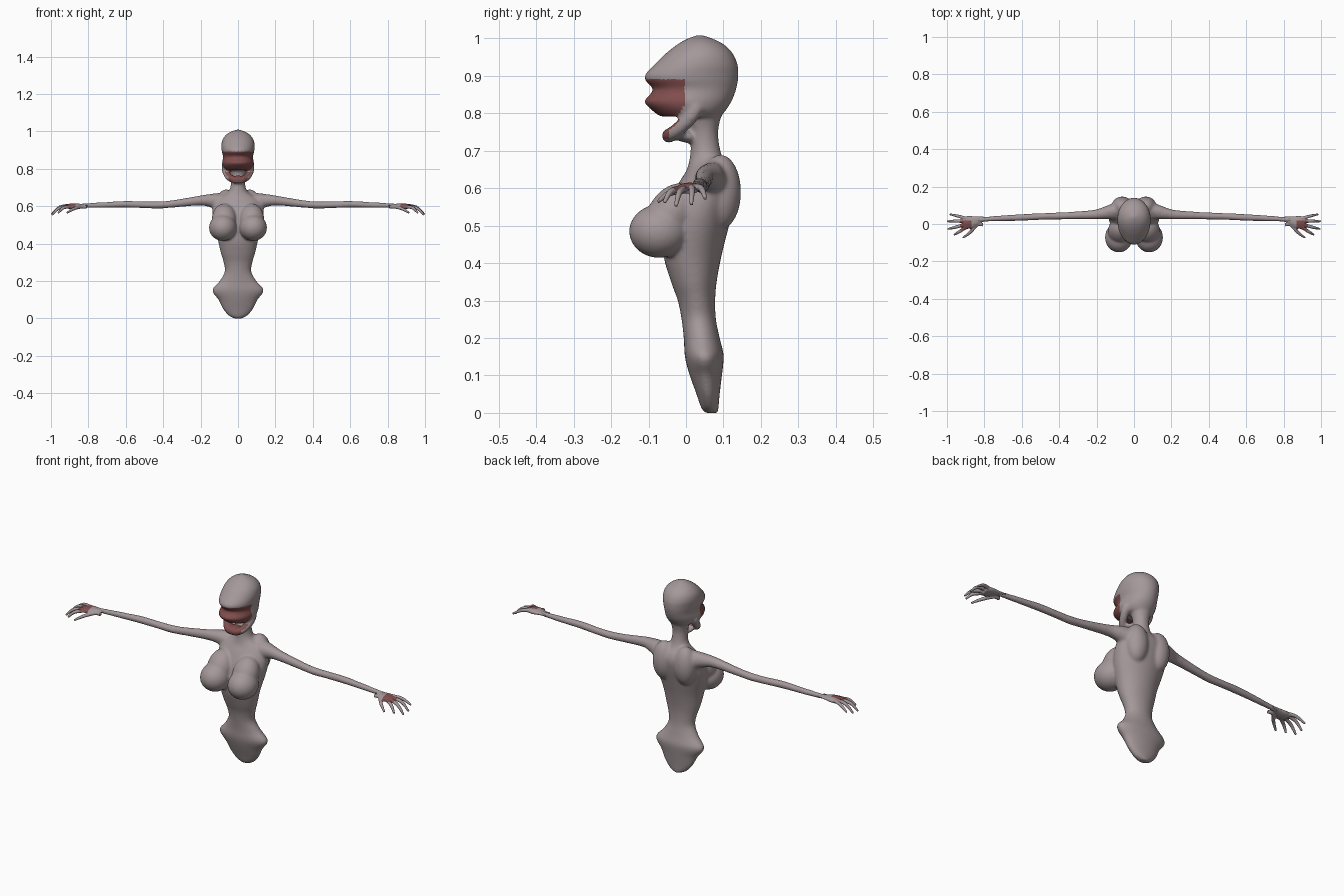
import bpy, bmesh, math
from mathutils import Vector, Matrix

cube = bpy.data.objects.get("Cube")
if cube:
    bpy.data.objects.remove(cube, do_unlink=True)


def material(name, rgb):
    m = bpy.data.materials.new(name)
    m.use_nodes = True
    m.diffuse_color = (*rgb, 1)
    bsdf = m.node_tree.nodes["Principled BSDF"]
    bsdf.inputs["Base Color"].default_value = (*rgb, 1)
    bsdf.inputs["Roughness"].default_value = 0.7
    return m


SKIN = material("grey mauve skin", (0.37, 0.31, 0.32))
FLESH = material("raw red flesh", (0.22, 0.075, 0.075))


def refine(rows, steps=4):
    """Catmull-Rom interpolation of number rows."""
    rows = [Vector(r) for r in rows]
    ext = [rows[0]] + rows + [rows[-1]]
    out = []
    for a, b, c, d in zip(ext, ext[1:], ext[2:], ext[3:]):
        for i in range(steps):
            t = i / steps
            out.append(0.5 * (2 * b + (c - a) * t + (2 * a - 5 * b + 4 * c - d) * t * t
                              + (3 * b - a - 3 * c + d) * t ** 3))
    return out + [rows[-1]]


def skin_rings(bm, rings):
    rings = [[bm.verts.new(p) for p in ring] for ring in rings]
    for lo, hi in zip(rings, rings[1:]):
        for i in range(len(lo)):
            j = (i + 1) % len(lo)
            bm.faces.new((lo[i], lo[j], hi[j], hi[i]))
    bm.faces.new(rings[0][::-1])
    bm.faces.new(rings[-1])


def stack(bm, rows, n=40):
    """Oval sections given as height, half width, front y, back y."""
    rings = []
    for z, w, f, b in refine(rows):
        angles = [2 * math.pi * i / n for i in range(n)]
        rings.append([(w * math.cos(a), (f + b) / 2 + (b - f) / 2 * math.sin(a), z) for a in angles])
    skin_rings(bm, rings)


def tube(bm, rows, side=1, n=16, flat=1.0):
    """Round limb through points given as x, y, z, radius."""
    pts = refine(rows)
    rings = []
    for k, p in enumerate(pts):
        along = pts[min(k + 1, len(pts) - 1)].xyz - pts[max(k - 1, 0)].xyz
        q = along.to_track_quat('Z', 'Y')
        ring = []
        for i in range(n):
            a = 2 * math.pi * i / n
            v = p.xyz + q @ Vector((math.cos(a), math.sin(a), 0)) * p.w
            v.z = p.z + (v.z - p.z) * flat
            ring.append((v.x * side, v.y, v.z))
        rings.append(ring)
    skin_rings(bm, rings)


def ball(bm, centre, radii, side=1, tilt=0):
    c = Vector((centre[0] * side, *centre[1:]))
    m = Matrix.Translation(c) @ Matrix.Rotation(tilt, 4, 'X') @ Matrix.Diagonal((*radii, 1))
    bmesh.ops.create_uvsphere(bm, u_segments=32, v_segments=20, radius=1, matrix=m)


def fuse(bm, name, voxel, smoothing, is_flesh):
    """Blend the overlapping parts into one smooth surface and colour it."""
    bmesh.ops.recalc_face_normals(bm, faces=bm.faces[:])
    mesh = bpy.data.meshes.new(name)
    bm.to_mesh(mesh)
    bm.free()
    ob = bpy.data.objects.new(name, mesh)
    bpy.context.collection.objects.link(ob)
    rm = ob.modifiers.new("blend", 'REMESH')
    rm.mode = 'VOXEL'
    rm.voxel_size = voxel
    sm = ob.modifiers.new("soften", 'SMOOTH')
    sm.factor = 0.5
    sm.iterations = smoothing
    bpy.context.view_layer.update()
    done = bpy.data.meshes.new_from_object(ob.evaluated_get(bpy.context.evaluated_depsgraph_get()))
    ob.modifiers.clear()
    ob.data = done
    done.name = name
    done.materials.clear()
    done.materials.append(SKIN)
    done.materials.append(FLESH)
    for p in done.polygons:
        p.use_smooth = True
        p.material_index = int(is_flesh(p.center, p.normal))
    return ob


body = bmesh.new()

# torso and neck
stack(body, [
    (0.0, 0.02, 0.05, 0.085), (0.015, 0.05, 0.04, 0.087), (0.05, 0.08, 0.028, 0.09),
    (0.10, 0.105, 0.01, 0.096), (0.135, 0.133, 0.0, 0.1), (0.16, 0.134, -0.004, 0.1),
    (0.20, 0.098, -0.006, 0.09), (0.25, 0.071, -0.012, 0.08), (0.30, 0.077, -0.022, 0.078),
    (0.35, 0.092, -0.04, 0.082), (0.42, 0.108, -0.06, 0.095), (0.50, 0.13, -0.06, 0.115),
    (0.56, 0.138, -0.045, 0.13), (0.61, 0.132, -0.022, 0.136), (0.645, 0.105, 0.0, 0.125),
    (0.67, 0.06, 0.008, 0.105), (0.70, 0.041, 0.012, 0.092), (0.75, 0.038, 0.012, 0.086),
    (0.80, 0.05, 0.0, 0.095), (0.84, 0.06, -0.01, 0.1)])

# head with eye hollow and projecting upper jaw
stack(body, [
    (0.792, 0.066, -0.07, 0.094), (0.81, 0.08, -0.093, 0.108), (0.832, 0.085, -0.112, 0.122),
    (0.852, 0.081, -0.094, 0.13), (0.868, 0.08, -0.09, 0.135), (0.888, 0.086, -0.109, 0.139),
    (0.905, 0.088, -0.108, 0.14), (0.93, 0.089, -0.085, 0.138), (0.96, 0.081, -0.054, 0.125),
    (0.985, 0.06, -0.022, 0.1), (1.0, 0.034, 0.005, 0.07), (1.009, 0.008, 0.03, 0.045)])

# floor of the open mouth
ball(body, (0, -0.008, 0.742), (0.042, 0.046, 0.018), tilt=-0.3)

for s in (1, -1):
    # lower jaw
    tube(body, [(0, -0.046, 0.74, 0.019), (0.028, -0.042, 0.743, 0.019),
                (0.052, -0.018, 0.76, 0.019), (0.066, 0.012, 0.79, 0.02),
                (0.068, 0.03, 0.82, 0.02)], s)
    # breast with its upper slope
    ball(body, (0.081, -0.072, 0.485), (0.074, 0.08, 0.071), s)
    ball(body, (0.074, -0.04, 0.53), (0.066, 0.062, 0.09), s, tilt=-0.55)
    # shoulder blade and collar
    ball(body, (0.063, 0.092, 0.59), (0.058, 0.055, 0.1), s)
    tube(body, [(0.02, 0.07, 0.662, 0.03), (0.07, 0.075, 0.646, 0.03), (0.14, 0.065, 0.632, 0.034)], s)
    # arm
    tube(body, [(0.10, 0.068, 0.622, 0.046), (0.15, 0.06, 0.63, 0.035), (0.21, 0.05, 0.629, 0.026),
                (0.34, 0.045, 0.613, 0.02), (0.42, 0.042, 0.606, 0.019), (0.50, 0.04, 0.607, 0.018),
                (0.60, 0.035, 0.61, 0.018), (0.72, 0.03, 0.606, 0.015), (0.84, 0.022, 0.603, 0.012)], s)


def face_flesh(c, n):
    if c.z > 0.89 or c.z < 0.732 or c.y > 0.0:
        return False
    if c.z > 0.785:
        return c.y < -0.004 - max(0, 0.82 - c.z) * 0.7
    return c.y < -0.045 or n.z > 0.35 and c.y < -0.005


fuse(body, "body", 0.006, 8, face_flesh)

# hands: finger paths as base y, middle and tip
FINGERS = [((0.896, -0.018, 0.598), (0.935, -0.042, 0.59), (0.962, -0.058, 0.562)),
           ((0.905, -0.004, 0.6), (0.958, -0.018, 0.588), (0.996, -0.027, 0.552)),
           ((0.905, 0.014, 0.602), (0.955, 0.016, 0.594), (0.997, 0.014, 0.556)),
           ((0.897, 0.03, 0.603), (0.94, 0.042, 0.598), (0.985, 0.052, 0.572))]
THUMB = ((0.838, -0.004, 0.596), (0.877, -0.046, 0.586), (0.915, -0.074, 0.564))

for s, label in ((1, "left_hand"), (-1, "right_hand")):
    hand = bmesh.new()
    tube(hand, [(0.80, 0.027, 0.604, 0.013), (0.835, 0.02, 0.603, 0.021),
                (0.875, 0.01, 0.601, 0.034), (0.91, 0.006, 0.598, 0.031)], s, flat=0.42)
    for base, mid, tip in FINGERS + [THUMB]:
        start = Vector(base) - Vector((0.03, 0, 0))
        tube(hand, [(*start, 0.009), (*base, 0.0095), (*mid, 0.0085), (*tip, 0.005)], s, n=12)
    fuse(hand, label, 0.003, 3,
         lambda c, n: n.z > 0.1 and 0.868 < abs(c.x) < 0.93 and -0.035 < c.y < 0.02)
